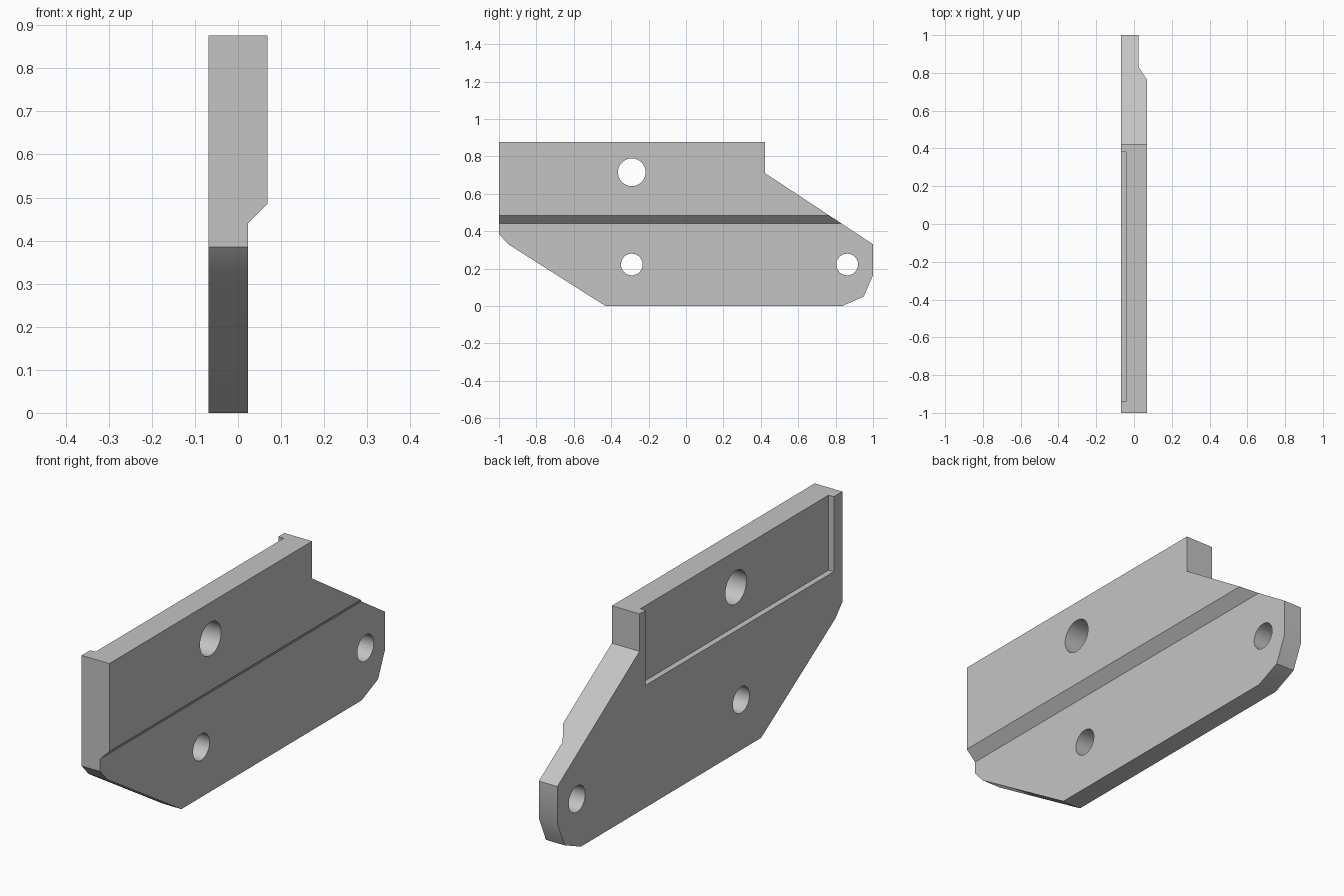
import bpy, bmesh, math
from mathutils import Vector

if "Cube" in bpy.data.objects:
    bpy.data.objects.remove(bpy.data.objects["Cube"], do_unlink=True)

grey = bpy.data.materials.new("plain grey")
grey.use_nodes = True
grey.diffuse_color = (0.55, 0.55, 0.55, 1)
grey.node_tree.nodes["Principled BSDF"].inputs["Base Color"].default_value = grey.diffuse_color

HALF = 0.068      # half of the full thickness
THIN = 0.023      # outer face of the thinner lower half


def prism(name, points, offset):
    """Extrude a closed 3D outline along an offset vector."""
    bm = bmesh.new()
    face = bm.faces.new([bm.verts.new(p) for p in points])
    ext = bmesh.ops.extrude_face_region(bm, geom=[face])
    moved = [v for v in ext["geom"] if isinstance(v, bmesh.types.BMVert)]
    bmesh.ops.translate(bm, verts=moved, vec=Vector(offset))
    bmesh.ops.recalc_face_normals(bm, faces=bm.faces)
    mesh = bpy.data.meshes.new(name)
    bm.to_mesh(mesh)
    bm.free()
    mesh.materials.append(grey)
    obj = bpy.data.objects.new(name, mesh)
    bpy.context.collection.objects.link(obj)
    return obj


def cut(target, cutter):
    """Subtract a cutter, then discard it."""
    mod = target.modifiers.new("cut", "BOOLEAN")
    mod.operation = "DIFFERENCE"
    mod.solver = "EXACT"
    mod.object = cutter
    bpy.context.view_layer.objects.active = target
    bpy.ops.object.modifier_apply(modifier=mod.name)
    bpy.data.objects.remove(cutter, do_unlink=True)


# Plate silhouette
outline = [(-1, 0.876), (0.423, 0.876), (0.423, 0.71), (1, 0.33), (1, 0.165),
           (0.95, 0.05), (0.835, 0), (-0.43, 0), (-0.95, 0.33), (-1, 0.385)]
plate = prism("mounting_plate", [(-HALF, y, z) for y, z in outline], (2 * HALF, 0, 0))

# Thinner lower half with a sloped shoulder
shoulder = [(THIN, -0.1), (THIN, 0.44), (THIN + 0.1, 0.54), (THIN + 0.1, -0.1)]
cut(plate, prism("shoulder_cutter", [(x, -1.2, z) for x, z in shoulder], (0, 2.4, 0)))

# Shallow pocket on the right face, open at the top
pocket = [(-0.94, 0.543), (0.38, 0.543), (0.38, 1), (-0.94, 1)]
cut(plate, prism("pocket_cutter", [(-0.2, y, z) for y, z in pocket], (0.158, 0, 0)))

# Bolt holes
for y, z, r in [(-0.29, 0.715, 0.074), (-0.29, 0.222, 0.058), (0.862, 0.222, 0.058)]:
    ring = [(-0.3, y + r * math.cos(a), z + r * math.sin(a))
            for a in (math.tau * i / 48 for i in range(48))]
    cut(plate, prism("hole_cutter", ring, (0.6, 0, 0)))

# Smooth holes and rounded corners, sharp edges elsewhere
bpy.ops.object.select_all(action="DESELECT")
plate.select_set(True)
bpy.context.view_layer.objects.active = plate
bpy.ops.object.shade_smooth_by_angle(angle=math.radians(30))
